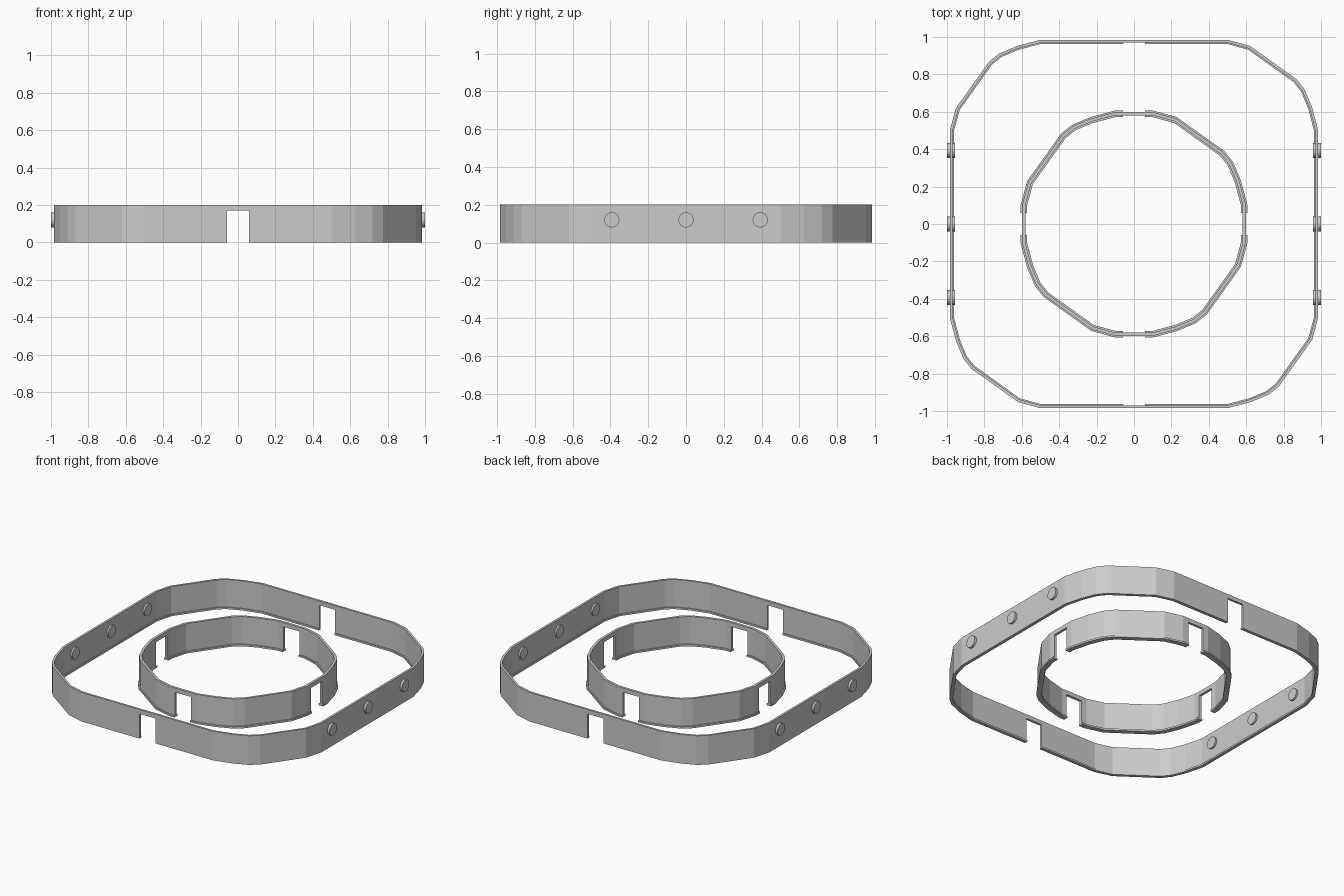
import bpy, bmesh, math
from mathutils import Vector, Matrix

old = bpy.data.objects.get("Cube")
if old:
    bpy.data.objects.remove(old, do_unlink=True)

grey = bpy.data.materials.new("plain grey")
grey.use_nodes = True
colour = (0.6, 0.6, 0.6, 1)
grey.diffuse_color = colour
grey.node_tree.nodes["Principled BSDF"].inputs["Base Color"].default_value = colour

HEIGHT, LIP, NOTCH_TOP, NOTCH_HALF = 0.2, 0.012, 0.171, 0.06

# One rounded corner, repeated by quarter turns
CORNER = [(0.985, 0.5), (0.952, 0.625), (0.912, 0.72),
          (0.868, 0.775), (0.62, 0.952), (0.5, 0.985)]


def outline(shrink):
    pts = []
    for k in range(4):
        turn = Matrix.Rotation(k * math.pi / 2, 2)
        pts += [turn @ Vector((x - shrink, y - shrink)) for x, y in CORNER]
    return pts


def offset(pts, d):
    """Move a closed outline outward by d with mitred corners."""
    out = []
    for i, p in enumerate(pts):
        a = (p - pts[i - 1]).normalized()
        b = (pts[(i + 1) % len(pts)] - p).normalized()
        na, nb = Vector((a.y, -a.x)), Vector((b.y, -b.x))
        out.append(p + (na + nb) * d / (1 + na.dot(nb)))
    return out


def add_object(name, bm):
    bmesh.ops.recalc_face_normals(bm, faces=bm.faces[:])
    mesh = bpy.data.meshes.new(name)
    bm.to_mesh(mesh)
    bm.free()
    mesh.materials.append(grey)
    ob = bpy.data.objects.new(name, mesh)
    bpy.context.collection.objects.link(ob)
    return ob


def band(name, shrink, section):
    """Sweep a section of (offset, height) points round the outline."""
    bm = bmesh.new()
    loops = []
    for d, z in section:
        loops.append([bm.verts.new((p.x, p.y, z))
                      for p in offset(outline(shrink), d)])
    n = len(loops[0])
    for j, low in enumerate(loops):
        high = loops[(j + 1) % len(loops)]
        for i in range(n):
            k = (i + 1) % n
            bm.faces.new((low[i], low[k], high[k], high[i]))
    return add_object(name, bm)


def cut_notches(ob, size_x, size_y):
    """Cut a pair of opposite notches, open at the bottom."""
    bm = bmesh.new()
    bmesh.ops.create_cube(bm, size=1)
    depth = NOTCH_TOP + 0.1
    bmesh.ops.scale(bm, vec=(size_x, size_y, depth), verts=bm.verts)
    bmesh.ops.translate(bm, vec=(0, 0, NOTCH_TOP - depth / 2), verts=bm.verts)
    cutter = add_object("notch_cutter", bm)
    cutter.hide_render = True
    mod = ob.modifiers.new("notches", "BOOLEAN")
    mod.operation = "DIFFERENCE"
    mod.solver = "EXACT"
    mod.object = cutter
    bpy.context.view_layer.objects.active = ob
    bpy.ops.object.modifier_apply(modifier=mod.name)
    bpy.data.objects.remove(cutter, do_unlink=True)


# Outer band with an inward lip along the bottom
outer = band("outer_band", 0, [(0, 0), (0, HEIGHT), (-0.015, HEIGHT),
                               (-0.015, LIP), (-0.022, LIP), (-0.022, 0)])
cut_notches(outer, 2 * NOTCH_HALF, 3)

# Inner band with lips on both sides
inner = band("inner_band", 0.4, [(0.021, 0), (0.021, LIP), (0.013, LIP),
                                 (0.013, HEIGHT), (-0.004, HEIGHT),
                                 (-0.004, LIP), (-0.013, LIP), (-0.013, 0)])
cut_notches(inner, 2 * NOTCH_HALF, 3)
cut_notches(inner, 3, 2 * NOTCH_HALF)

# Round studs passing through both side walls
for side, label in ((1, "left"), (-1, "right")):
    for i in (-1, 0, 1):
        bm = bmesh.new()
        bmesh.ops.create_cone(bm, cap_ends=True, segments=32, radius1=0.04,
                              radius2=0.04, depth=0.042,
                              matrix=Matrix.Translation((side * 0.979, i * 0.393, 0.12))
                              @ Matrix.Rotation(math.pi / 2, 4, "Y"))
        add_object(f"{label}_stud_{i + 2}", bm)
